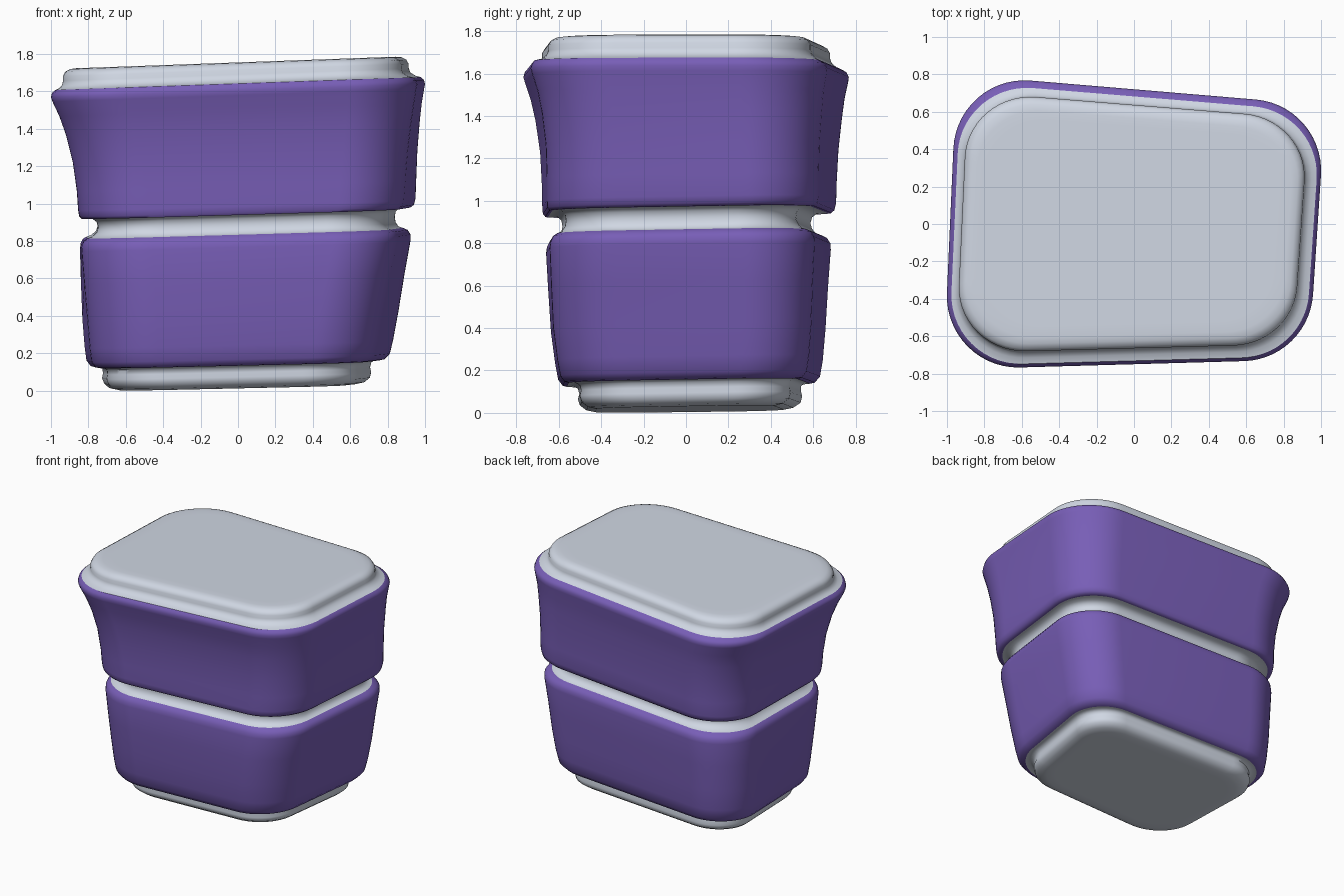
import bpy, bmesh, math
from mathutils import Vector

cube = bpy.data.objects.get("Cube")
if cube:
    bpy.data.objects.remove(cube, do_unlink=True)


def material(name, rgb):
    m = bpy.data.materials.new(name)
    m.use_nodes = True
    m.diffuse_color = (*rgb, 1)
    m.node_tree.nodes["Principled BSDF"].inputs["Base Color"].default_value = (*rgb, 1)
    return m


purple = material("purple", (0.187, 0.112, 0.472))
pale_grey = material("pale grey", (0.63, 0.68, 0.77))

# Corner positions with radius, at the waist and at the rim
WAIST = [(-.97, -.75, .42), (.86, -.72, .40), (1.03, .66, .35), (-1.0, .795, .37)]
RIM = [(-1.02, -.775, .38), (.93, -.72, .38), (1.02, .63, .38), (-.95, .795, .38)]


def rounded_outline(corners, steps=14):
    """Rounded quadrilateral, scaled so both axes run from 0 to 1."""
    pts = []
    for i, c in enumerate(corners):
        radius = c.z
        c = c.xy
        a = (corners[i - 1].xy - c).normalized()
        b = (corners[(i + 1) % len(corners)].xy - c).normalized()
        half = a.angle(b) / 2
        centre = c + (a + b).normalized() * radius / math.sin(half)
        start = c + a * radius / math.tan(half) - centre
        sweep = math.pi - 2 * half
        for k in range(steps + 1):
            t = sweep * k / steps
            pts.append(centre + Vector((start.x * math.cos(t) - start.y * math.sin(t),
                                        start.x * math.sin(t) + start.y * math.cos(t))))
    xs, ys = [p.x for p in pts], [p.y for p in pts]
    return [((p.x - min(xs)) / (max(xs) - min(xs)),
             (p.y - min(ys)) / (max(ys) - min(ys))) for p in pts]


def ring_points(ring):
    """Outline at (height, left, right, front, back), with a slight tilt."""
    z, x0, x1, y0, y1 = ring
    blend = min(1, max(-.4, (z - .7) / .8))
    corners = [Vector(w).lerp(Vector(r), blend) for w, r in zip(WAIST, RIM)]
    tilt_x = .022 + .008 * z
    tilt_y = .014 * min(1, max(0, (1.6 - z) / .6))
    for u, v in rounded_outline(corners):
        x, y = x0 + u * (x1 - x0), y0 + v * (y1 - y0)
        yield x, y, z + tilt_x * x + tilt_y * y


def loft(name, rings, mat, cap_bottom=False, cap_top=False):
    bm = bmesh.new()
    loops = [[bm.verts.new(p) for p in ring_points(r)] for r in rings]
    n = len(loops[0])
    for a, b in zip(loops, loops[1:]):
        for i in range(n):
            j = (i + 1) % n
            bm.faces.new((a[i], a[j], b[j], b[i]))
    if cap_bottom:
        bm.faces.new(loops[0][::-1])
    if cap_top:
        bm.faces.new(loops[-1])
    mesh = bpy.data.meshes.new(name)
    bm.to_mesh(mesh)
    bm.free()
    mesh.materials.append(mat)
    ob = bpy.data.objects.new(name, mesh)
    bpy.context.collection.objects.link(ob)
    bpy.ops.object.select_all(action='DESELECT')
    ob.select_set(True)
    bpy.context.view_layer.objects.active = ob
    bpy.ops.object.shade_smooth_by_angle(angle=math.radians(50))


# Shared seams between neighbouring parts
foot_seam = (.141, -.768, .758, -.563, .583)
neck_low = (.842, -.81, .88, -.625, .64)
neck_high = (.948, -.822, .905, -.65, .668)
rim_seam = (1.642, -.976, .977, -.748, .728)

loft("foot", [
    (.018, -.60, .58, -.38, .41),
    (.018, -.65, .63, -.43, .46),
    (.027, -.69, .675, -.47, .505),
    (.05, -.715, .705, -.50, .54),
    (.08, -.727, .712, -.51, .548),
    (.105, -.722, .706, -.503, .542),
    (.13, -.725, .712, -.51, .543),
    (.143, -.742, .73, -.535, .56),
    foot_seam], pale_grey, cap_bottom=True)

loft("lower_body", [
    foot_seam,
    (.146, -.788, .783, -.582, .607),
    (.175, -.81, .812, -.603, .632),
    (.25, -.82, .83, -.617, .645),
    (.4, -.832, .858, -.637, .658),
    (.6, -.84, .891, -.65, .67),
    (.775, -.845, .923, -.66, .683),
    (.805, -.842, .923, -.656, .681),
    (.83, -.83, .906, -.643, .665),
    neck_low], purple)

loft("neck", [
    neck_low,
    (.85, -.785, .858, -.605, .615),
    (.872, -.76, .843, -.588, .595),
    (.9, -.75, .838, -.583, .587),
    (.928, -.757, .843, -.588, .595),
    (.947, -.78, .863, -.608, .62),
    neck_high], pale_grey)

loft("upper_body", [
    neck_high,
    (.948, -.836, .922, -.664, .685),
    (.962, -.849, .941, -.675, .7),
    (.995, -.855, .949, -.678, .708),
    (1.1, -.862, .953, -.68, .711),
    (1.25, -.883, .959, -.688, .719),
    (1.4, -.92, .971, -.71, .735),
    (1.5, -.955, .982, -.733, .748),
    (1.58, -.992, .995, -.76, .765),
    (1.605, -1, 1, -.767, .768),
    (1.627, -.994, .994, -.761, .757),
    rim_seam], purple)

loft("lid", [
    rim_seam,
    (1.65, -.956, .95, -.715, .71),
    (1.668, -.94, .922, -.69, .688),
    (1.69, -.936, .913, -.68, .68),
    (1.715, -.936, .912, -.68, .68),
    (1.737, -.925, .9, -.667, .667),
    (1.751, -.9, .875, -.64, .64),
    (1.755, -.865, .84, -.605, .605),
    (1.755, -.8, .78, -.55, .55)], pale_grey, cap_top=True)
